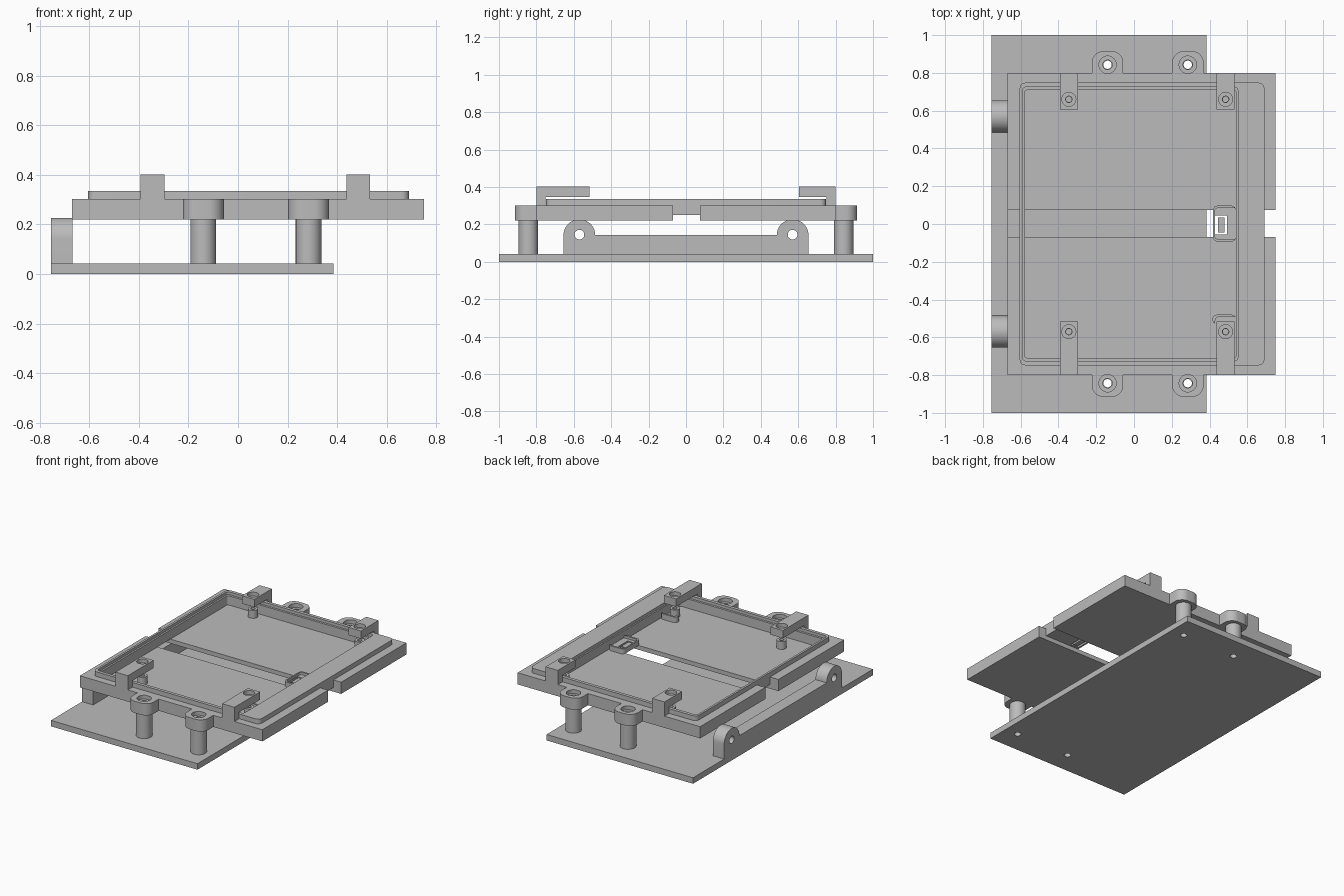
import bpy, bmesh
from math import sin, cos, pi
from mathutils import Vector

cube = bpy.data.objects.get("Cube")
if cube:
    bpy.data.objects.remove(cube, do_unlink=True)

grey = bpy.data.materials.new("plain_grey")
grey.use_nodes = True
grey.diffuse_color = (0.5, 0.5, 0.5, 1)
grey.node_tree.nodes["Principled BSDF"].inputs["Base Color"].default_value = (0.5, 0.5, 0.5, 1)


def prism(name, outline, lo, hi, axis="z"):
    """Extrude a 2D outline along z (outline in x, y) or x (outline in y, z)."""
    bm = bmesh.new()
    place = (lambda p, d: (p[0], p[1], d)) if axis == "z" else (lambda p, d: (d, p[0], p[1]))
    face = bm.faces.new([bm.verts.new(place(p, lo)) for p in outline])
    grown = bmesh.ops.extrude_face_region(bm, geom=[face])["geom"]
    shift = Vector(place((0, 0), hi - lo))
    bmesh.ops.translate(bm, verts=[g for g in grown if isinstance(g, bmesh.types.BMVert)], vec=shift)
    bmesh.ops.recalc_face_normals(bm, faces=bm.faces)
    mesh = bpy.data.meshes.new(name)
    bm.to_mesh(mesh)
    bm.free()
    mesh.materials.append(grey)
    obj = bpy.data.objects.new(name, mesh)
    bpy.context.collection.objects.link(obj)
    return obj


def arc(cx, cy, r, start, end, steps):
    return [(cx + r * cos(start + (end - start) * i / steps),
             cy + r * sin(start + (end - start) * i / steps)) for i in range(steps + 1)]


def circle(cx, cy, r, steps=32):
    return arc(cx, cy, r, 0, 2 * pi, steps)[:-1]


def rect(x0, x1, y0, y1, r=0):
    if not r:
        return [(x0, y0), (x1, y0), (x1, y1), (x0, y1)]
    corners = [(x1 - r, y1 - r), (x0 + r, y1 - r), (x0 + r, y0 + r), (x1 - r, y0 + r)]
    return [p for i, c in enumerate(corners)
            for p in arc(*c, r, i * pi / 2, (i + 1) * pi / 2, 6)]


def cut(obj, outline, lo, hi, axis="z"):
    """Subtract a prism from an object and discard the cutter."""
    cutter = prism("cutter", outline, lo, hi, axis)
    cutter.hide_render = True
    mod = obj.modifiers.new("cut", "BOOLEAN")
    mod.operation, mod.solver, mod.object = "DIFFERENCE", "EXACT", cutter
    dg = bpy.context.evaluated_depsgraph_get()
    dg.update()
    mesh = bpy.data.meshes.new_from_object(obj.evaluated_get(dg))
    obj.modifiers.clear()
    obj.data = mesh
    bpy.data.objects.remove(cutter, do_unlink=True)


ear_xs, ear_y = (-0.14, 0.285), 0.843
clip_xs = (-0.345, 0.485)

# Base plate with screw holes
base = prism("base_plate", rect(-0.755, 0.385, -1, 1), 0, 0.042)
for x in ear_xs:
    for s in (-1, 1):
        cut(base, circle(x, s * ear_y, 0.022), -0.1, 0.1)

# Hinge bar along the right edge, with a rounded lug at each end
bar_outline = ([(-0.655, 0.042)] + arc(-0.57, 0.142, 0.085, pi, 0, 20)
               + arc(0.57, 0.142, 0.085, pi, 0, 20) + [(0.655, 0.042)])
bar = prism("hinge_bar", bar_outline, -0.755, -0.668, "x")
for s in (-1, 1):
    cut(bar, circle(s * 0.57, 0.145, 0.026), -0.8, -0.6, "x")

# Tray floor and outer rim, split by the cable slot
tray = prism("tray", rect(-0.67, 0.75, -0.8, 0.8), 0.22, 0.302)
cut(tray, rect(-0.605, 0.69, -0.748, 0.748, 0.03), 0.25, 0.4)
cut(tray, rect(-0.8, 0.9, -0.07, 0.075), 0.1, 0.5)

# Raised lip around the pocket, with a small inner ledge
lip = prism("tray_lip", rect(-0.605, 0.69, -0.748, 0.748, 0.03), 0.25, 0.335)
cut(lip, rect(-0.578, 0.54, -0.71, 0.71, 0.015), 0.2, 0.4)
cut(lip, rect(-0.59, 0.55, -0.725, 0.725, 0.02), 0.315, 0.4)

# Mounting ears and hollow posts
for s, side in ((-1, "front"), (1, "back")):
    for x, hand in zip(ear_xs, ("right", "left")):
        shape = [(x - 0.083, 0.8)] + arc(x - 0.023, 0.855, 0.06, pi, pi / 2, 8) \
            + arc(x + 0.023, 0.855, 0.06, pi / 2, 0, 8) + [(x + 0.083, 0.8)]
        ear = prism(f"{side}_{hand}_ear", [(px, s * py) for px, py in shape], 0.22, 0.302)
        cut(ear, circle(x, s * ear_y, 0.025), 0.1, 0.5)
        cut(ear, circle(x, s * ear_y, 0.046), 0.275, 0.5)
        post = prism(f"{side}_{hand}_post", circle(x, s * ear_y, 0.052), 0.042, 0.22)
        cut(post, circle(x, s * ear_y, 0.022), 0, 0.4)

# Overhanging clips with counterbored holes, and screw bosses beneath them
for s, side, tip, hole in ((-1, "front", 0.515, 0.57), (1, "back", 0.605, 0.66)):
    profile = [(0.8, 0.302), (0.8, 0.402), (tip, 0.402), (tip, 0.347), (0.75, 0.347), (0.75, 0.302)]
    for x, hand in zip(clip_xs, ("right", "left")):
        clip = prism(f"{side}_{hand}_clip", [(s * y, z) for y, z in profile],
                     x - 0.048, x + 0.048, "x")
        cut(clip, circle(x, s * hole, 0.017), 0.2, 0.5)
        cut(clip, circle(x, s * hole, 0.037), 0.375, 0.5)
        boss = prism(f"{side}_{hand}_boss", circle(x, s * hole, 0.032), 0.25, 0.305)
        cut(boss, circle(x, s * hole, 0.015), 0.26, 0.5)

# Cable latch bridging the slot, with a spring tongue
latch = prism("cable_latch", rect(0.418, 0.54, -0.093, 0.097, 0.025), 0.25, 0.285)
cut(latch, rect(0.43, 0.493, -0.055, 0.045), 0.2, 0.4)
cut(latch, rect(0.428, 0.6, -0.08, 0.084, 0.015), 0.268, 0.4)
prism("latch_tongue", rect(0.445, 0.48, -0.045, 0.035), 0.25, 0.268)

# Small curved guide in the front left corner of the pocket
guide = prism("corner_guide", rect(0.415, 0.54, -0.53, -0.48, 0.024), 0.25, 0.29)
cut(guide, rect(0.43, 0.6, -0.6, -0.492, 0.02), 0.2, 0.4)

# Smooth the round walls, keep hard edges sharp
bpy.ops.object.select_all(action="DESELECT")
for obj in bpy.context.scene.objects:
    if obj.type == "MESH" and grey.name in obj.data.materials:
        obj.select_set(True)
        bpy.context.view_layer.objects.active = obj
bpy.ops.object.shade_smooth_by_angle(angle=pi / 6)
